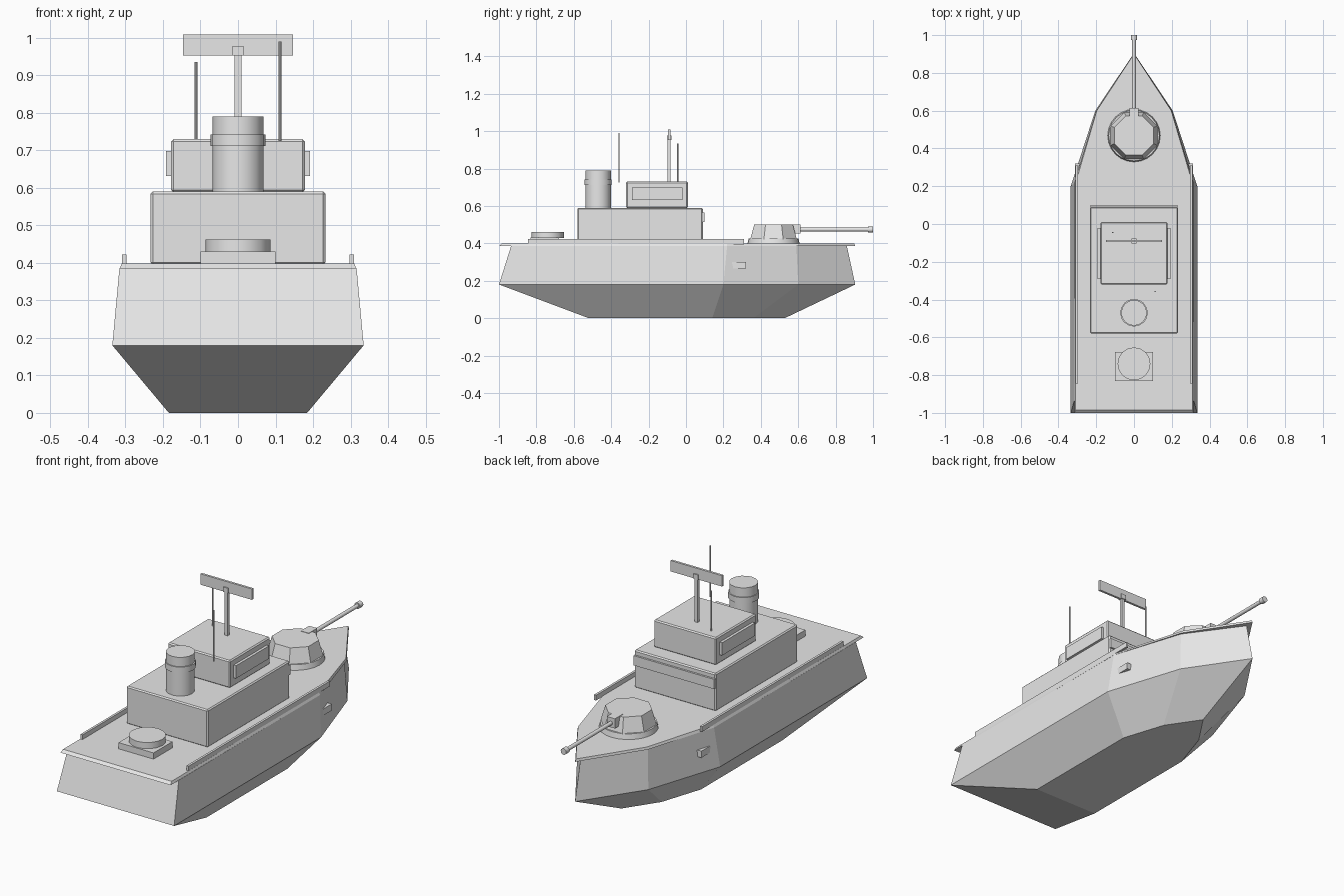
import bpy, bmesh, math
from mathutils import Matrix

cube = bpy.data.objects.get("Cube")
if cube:
    bpy.data.objects.remove(cube, do_unlink=True)

grey = bpy.data.materials.new("plain_grey")
grey.use_nodes = True
grey.diffuse_color = (0.8, 0.8, 0.8, 1)
grey.node_tree.nodes["Principled BSDF"].inputs["Base Color"].default_value = (0.8, 0.8, 0.8, 1)


def finish(name, bm, smooth=False):
    bmesh.ops.recalc_face_normals(bm, faces=bm.faces)
    mesh = bpy.data.meshes.new(name)
    bm.to_mesh(mesh)
    bm.free()
    mesh.materials.append(grey)
    obj = bpy.data.objects.new(name, mesh)
    bpy.context.collection.objects.link(obj)
    if smooth:
        bpy.ops.object.select_all(action='DESELECT')
        obj.select_set(True)
        bpy.context.view_layer.objects.active = obj
        bpy.ops.object.shade_smooth_by_angle(angle=math.radians(35))
    return obj


def box(name, x, y, z, bevel=0):
    """Box from (min, max) ranges on each axis."""
    bm = bmesh.new()
    bmesh.ops.create_cube(bm, size=1)
    for v in bm.verts:
        for i, (lo, hi) in enumerate((x, y, z)):
            v.co[i] = hi if v.co[i] > 0 else lo
    obj = finish(name, bm)
    if bevel:
        mod = obj.modifiers.new("edge_bevel", 'BEVEL')
        mod.width, mod.segments = bevel, 1
    return obj


def tube(name, centre, r1, r2, depth, sides=16, along_y=False, smooth=True, turn=0):
    """Cylinder or cone whose base sits at centre."""
    bm = bmesh.new()
    m = Matrix.Translation((0, 0, depth / 2)) @ Matrix.Rotation(turn, 4, 'Z')
    if along_y:
        m = Matrix.Rotation(-math.pi / 2, 4, 'X') @ m
    bmesh.ops.create_cone(bm, cap_ends=True, segments=sides, radius1=r1, radius2=r2,
                          depth=depth, matrix=Matrix.Translation(centre) @ m)
    return finish(name, bm, smooth)


def loft(name, rings):
    """Join mirrored half outlines given as (z, [(x, y), ...]), stern to bow tip."""
    bm = bmesh.new()
    loops = []
    for z, half in rings:
        outline = half + [(-x, y) for x, y in reversed(half) if x > 0]
        loops.append([bm.verts.new((x, y, z)) for x, y in outline])
    for a, b in zip(loops, loops[1:]):
        for i in range(len(a)):
            j = (i + 1) % len(a)
            bm.faces.new((a[i], a[j], b[j], b[i]))
    bm.faces.new(loops[0])
    bm.faces.new(loops[-1])
    return finish(name, bm)


# Hull: narrow bottom, wide chine, slightly inset top
chine = [(0.335, -1), (0.335, 0.2), (0.205, 0.6), (0, 0.905)]
bottom = [(x * 0.55, y * 0.55 + 0.03) for x, y in chine]
top = [(0.316, -0.935), (0.314, 0.22), (0.195, 0.59), (0, 0.86)]
loft("hull", [(0, bottom), (0.18, chine), (0.386, top)])

# Deck plate with overhanging bow and stern
deck_low = [(0.315, -1), (0.315, 0.22), (0.2, 0.6), (0, 0.905)]
deck_high = [(0.31, -0.985), (0.308, 0.22), (0.197, 0.6), (0, 0.9)]
loft("deck", [(0.385, deck_low), (0.398, deck_high)])

# Side rails and anchor housings
for side, s in (("left", 1), ("right", -1)):
    box(side + "_rail", sorted((s * 0.297, s * 0.309)), (-0.845, 0.31), (0.395, 0.422))
    box(side + "_anchor_housing", sorted((s * 0.27, s * 0.312)), (0.22, 0.32), (0.266, 0.3))
    box(side + "_bridge_window", sorted((s * 0.17, s * 0.192)), (-0.29, -0.02), (0.632, 0.698))

# Superstructure
box("lower_cabin", (-0.233, 0.233), (-0.58, 0.09), (0.395, 0.59), 0.006)
box("bridge", (-0.178, 0.178), (-0.32, 0.01), (0.588, 0.73), 0.006)
box("front_window_band", (-0.231, 0.231), (0.08, 0.1), (0.515, 0.565))

# Funnel
tube("funnel", (0, -0.47, 0.585), 0.068, 0.068, 0.205)
tube("funnel_ring", (0, -0.47, 0.712), 0.073, 0.073, 0.03)

# Stern mount
box("stern_mount_base", (-0.1, 0.1), (-0.832, -0.678), (0.395, 0.43))
tube("stern_mount", (0, -0.74, 0.428), 0.087, 0.087, 0.034)

# Bow gun turret
gun_y = 0.468
tube("turret_ring", (0, gun_y, 0.395), 0.14, 0.134, 0.03, 24)
turret = tube("turret", (0, gun_y, 0.42), 0.135, 0.112, 0.08, 8, smooth=False, turn=math.pi / 8)
box("gun_mantlet", (-0.023, 0.023), (0.545, 0.613), (0.452, 0.502))
tube("gun_barrel", (0, 0.58, 0.474), 0.01, 0.01, 0.41, 12, True)
tube("gun_muzzle", (0, 0.973, 0.474), 0.016, 0.016, 0.027, 12, True)

# Mast, radar and aerials
mast_y = -0.09
box("mast", (-0.009, 0.009), (mast_y - 0.008, mast_y + 0.008), (0.725, 0.96))
box("mast_head", (-0.014, 0.014), (mast_y - 0.012, mast_y + 0.012), (0.953, 0.978))
box("radar_panel", (-0.147, 0.147), (mast_y - 0.006, mast_y + 0.006), (0.952, 1.008))
tube("right_aerial", (-0.112, -0.045, 0.725), 0.004, 0.004, 0.21, 8)
tube("left_aerial", (0.112, -0.358, 0.725), 0.0035, 0.0035, 0.265, 8)
